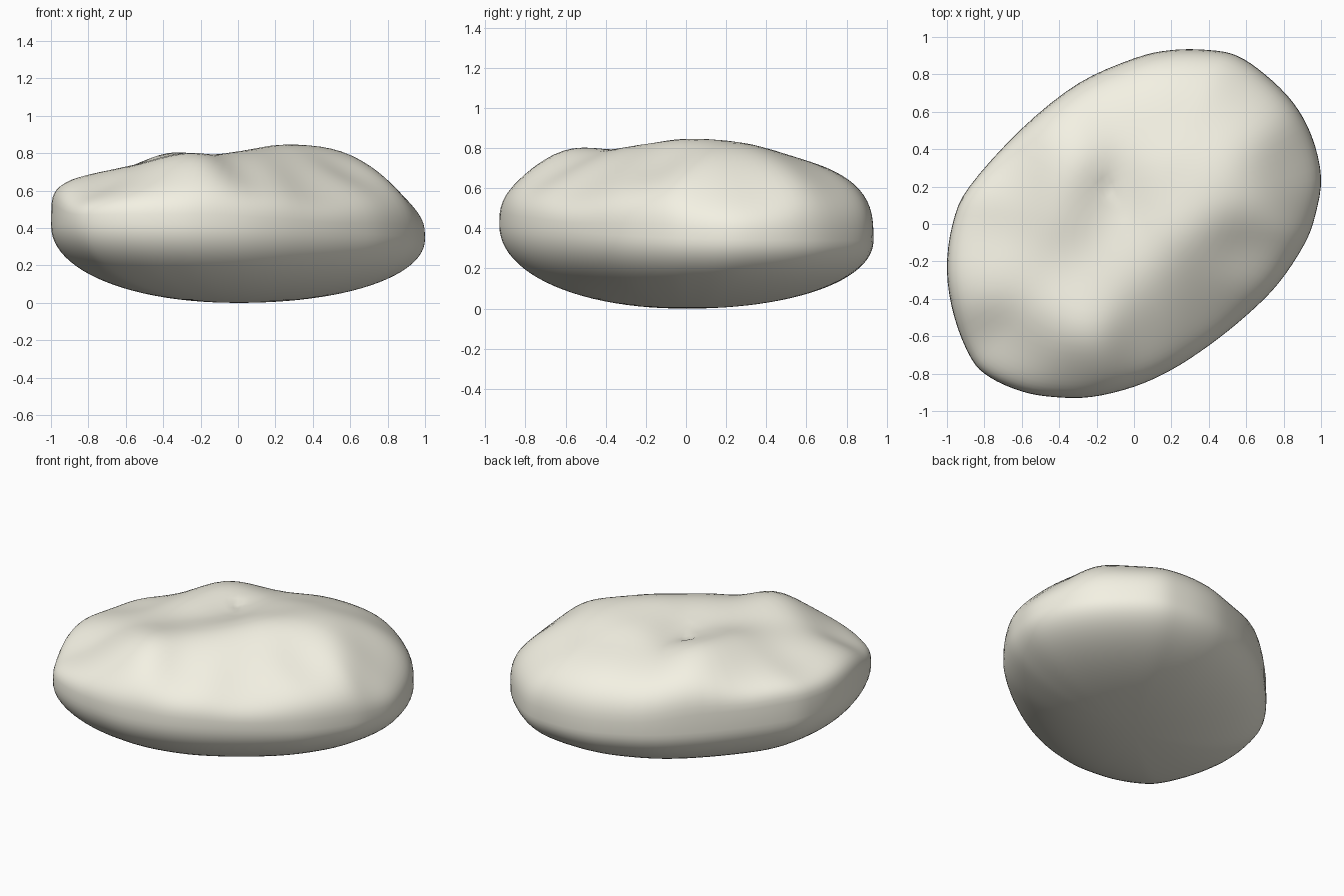
import bpy, math

if "Cube" in bpy.data.objects:
    bpy.data.objects.remove(bpy.data.objects["Cube"])

# Plan outline of the boulder, counter-clockwise
OUTLINE = [(1, .25), (.95, .47), (.85, .65), (.7, .8), (.55, .9), (.4, .93), (.2, .93), (0, .885),
           (-.3, .75), (-.6, .51), (-.88, .2), (-.97, 0), (-1, -.25), (-.96, -.5), (-.87, -.72),
           (-.77, -.82), (-.6, -.895), (-.43, -.925), (-.23, -.925), (0, -.87), (.2, -.78), (.4, -.65),
           (.6, -.49), (.77, -.32), (.91, -.11), (.97, .05)]

# Crests, hollow and shoulders on the upper surface (x, y, z)
CRESTS = [(-.38, .35, .82), (-.38, .1, .80), (-.4, -.2, .76), (-.45, -.55, .75), (-.14, .18, .755),
          (-.15, -.1, .77), (-.18, -.4, .79), (-.25, -.66, .785), (.15, .2, .82), (.3, 0, .845),
          (.3, .3, .82), (.05, -.2, .82), (.12, -.45, .75), (.48, .15, .83), (.3, .6, .74),
          (.1, .6, .735), (.28, .74, .68), (-.05, .65, .69), (.6, .5, .73), (.65, .15, .765),
          (.8, .3, .67), (.9, .28, .52), (.6, -.15, .68), (-.65, .1, .70), (-.85, -.1, .65),
          (-.9, -.35, .65), (-.7, -.3, .71), (-.73, -.65, .59), (-.3, .5, .74), (-.55, .35, .68),
          (.65, .7, .60), (.35, -.3, .74), (-.3, -.84, .62), (-.55, -.79, .61), (.05, -.67, .65),
          (.4, -.48, .6)]


def smooth_loop(pts, cuts):
    out, n = [], len(pts)
    for i in range(n):
        a, b, c, d = (pts[(i + k) % n] for k in (-1, 0, 1, 2))
        for j in range(cuts):
            t = j / cuts
            out.append(tuple(.5 * (2 * q + (r - p) * t + (2 * p - 5 * q + 4 * r - s) * t * t
                                   + (3 * q - p - 3 * r + s) * t ** 3)
                             for p, q, r, s in zip(a, b, c, d)))
    return out


def waist(x, y):
    # Height of the widest line: higher on the left, lower at the back
    r = math.hypot(x, y) or 1
    return .38 - .03 * x / r - .03 * y / r


def squareness(x, y):
    r = math.hypot(x, y) or 1
    return 3.0 + 2.2 * max(0, (-x + .2 * y) / r) ** 3


def falloff(s, n):
    return max(0, 1 - s ** n) ** (1 / n)


loop = smooth_loop(OUTLINE, 4)


def rim_radius(x, y):
    a = math.atan2(y, x)
    best = min(loop, key=lambda p: abs(math.remainder(math.atan2(p[1], p[0]) - a, math.tau)))
    return math.hypot(*best)


# Height field through the crest points: blurred weights, corrected by residuals
MID = .38
targets = []
for x, y, z in CRESTS:
    s = min(.96, math.hypot(x, y) / rim_radius(x, y))
    w = waist(x, y) * s + MID * (1 - s)
    targets.append(w + (z - w) / falloff(s, squareness(x, y)))


def blend(x, y, vals):
    w = [math.exp(-((x - p[0]) ** 2 + (y - p[1]) ** 2) / (2 * .15 ** 2)) + 1e-9 for p in CRESTS]
    return sum(a * b for a, b in zip(w, vals)) / sum(w)


vals = targets[:]
for _ in range(3):
    fit = [blend(p[0], p[1], vals) for p in CRESTS]
    vals = [v + .8 * (t - f) for v, t, f in zip(vals, targets, fit)]


def top_z(x, y, s, ux, uy):
    k = falloff(s, squareness(ux, uy))
    w = waist(ux, uy) * s + MID * (1 - s)
    pit = .02 * math.exp(-((x + .14) ** 2 + (y - .19) ** 2) / .001)
    return w + (blend(x, y, vals) - w) * k - pit


def bottom_z(s, ux, uy):
    return waist(ux, uy) * (1 - falloff(s, 2.1))


# Boulder: rings from the underside centre, out to the rim, back to the top centre
N, R = len(loop), 24
verts, faces = [(0, 0, 0)], []
for i in range(1, 2 * R):
    t = i / R
    s = math.sin(math.pi / 2 * (t if t <= 1 else 2 - t))
    for ux, uy in loop:
        x, y = ux * s, uy * s
        verts.append((x, y, bottom_z(s, ux, uy) if t <= 1 else top_z(x, y, s, ux, uy)))
verts.append((0, 0, blend(0, 0, vals)))
last = len(verts) - 1
for j in range(N):
    k = (j + 1) % N
    faces.append((0, 1 + k, 1 + j))
    for i in range(2 * R - 2):
        a, b = 1 + i * N, 1 + (i + 1) * N
        faces.append((a + j, a + k, b + k, b + j))
    a = 1 + (2 * R - 2) * N
    faces.append((a + j, a + k, last))

mesh = bpy.data.meshes.new("boulder")
mesh.from_pydata(verts, [], faces)
mesh.update()
boulder = bpy.data.objects.new("boulder", mesh)
bpy.context.collection.objects.link(boulder)
for p in mesh.polygons:
    p.use_smooth = True

# Pale cream stone
stone = bpy.data.materials.new("pale_stone")
stone.diffuse_color = (.9, .88, .77, 1)
stone.use_nodes = True
stone.node_tree.nodes["Principled BSDF"].inputs["Base Color"].default_value = stone.diffuse_color
mesh.materials.append(stone)
